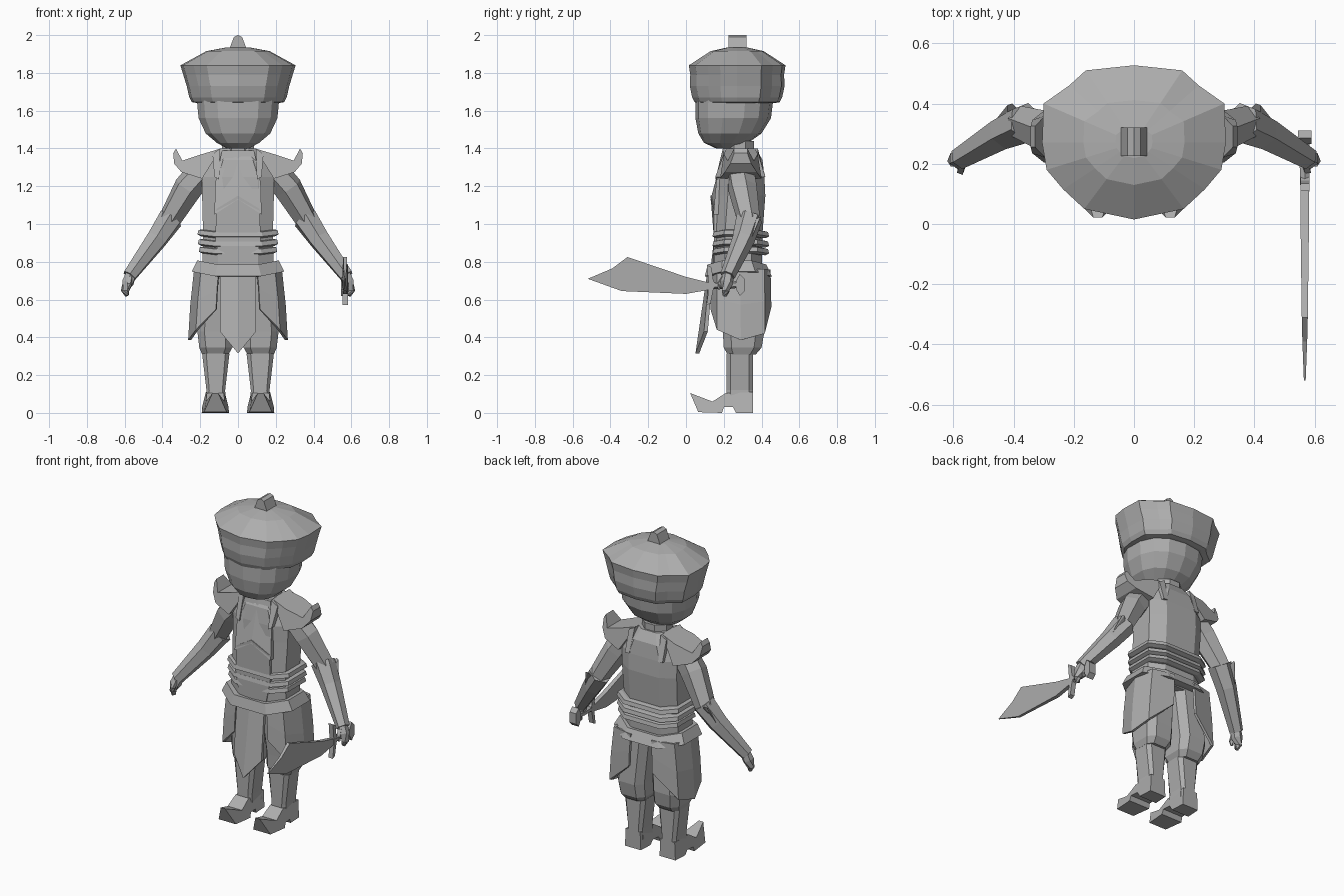
import bpy, bmesh, math
from mathutils import Vector

grey = bpy.data.materials.new("plain grey")
grey.diffuse_color = (0.42, 0.42, 0.42, 1)


def make(name, pieces, mirror=False):
    """pieces: list of (points, faces); optionally mirrored across x = 0."""
    bm = bmesh.new()
    for s in ((1, -1) if mirror else (1,)):
        for pts, faces in pieces:
            vs = [bm.verts.new((p[0] * s, p[1], p[2])) for p in pts]
            for f in faces:
                bm.faces.new([vs[i] for i in f])
    bmesh.ops.recalc_face_normals(bm, faces=bm.faces)
    me = bpy.data.meshes.new(name)
    bm.to_mesh(me)
    bm.free()
    me.materials.append(grey)
    ob = bpy.data.objects.new(name, me)
    bpy.context.collection.objects.link(ob)
    return ob


def loft(rings):
    n = len(rings[0])
    faces = [(k * n + i, k * n + (i + 1) % n, (k + 1) * n + (i + 1) % n, (k + 1) * n + i)
             for k in range(len(rings) - 1) for i in range(n)]
    faces += [tuple(range(n)), tuple(range((len(rings) - 1) * n, len(rings) * n))]
    return [p for r in rings for p in r], faces


def prism(pts, off):
    return loft([[Vector(p) for p in pts], [Vector(p) + Vector(off) for p in pts]])


def octagon(z, x0, x1, y0, y1, cut=0.3):
    """Chamfered rectangle at height z."""
    cx, cy, rx, ry = (x0 + x1) / 2, (y0 + y1) / 2, (x1 - x0) / 2, (y1 - y0) / 2
    k = 1 - 2 * cut
    return [(cx + a * rx, cy + b * ry, z) for a, b in
            ((k, -1), (1, -k), (1, k), (k, 1), (-k, 1), (-1, k), (-1, -k), (-k, -1))]


def oval(z, rx, y0, y1, n=14):
    sg = lambda v: math.copysign(abs(v) ** 0.85, v)
    return [(rx * sg(math.sin(t)), (y0 + y1) / 2 - (y1 - y0) / 2 * sg(math.cos(t)), z)
            for t in (2 * math.pi * i / n for i in range(n))]


def tube(path, n=6):
    """path: (x, y, z, radius) stations."""
    rings = []
    for i, p in enumerate(path):
        a, b = path[max(i - 1, 0)], path[min(i + 1, len(path) - 1)]
        q = (Vector(b[:3]) - Vector(a[:3])).to_track_quat('Z', 'Y')
        rings.append([Vector(p[:3]) + q @ Vector((p[3] * math.cos(t), p[3] * math.sin(t), 0))
                      for t in (2 * math.pi * (j + 0.5) / n for j in range(n))])
    return loft(rings)


# Hat: one plan outline scaled through several heights
half = [(0, .015), (.165, .05), (.235, .115), (.29, .18), (.305, .27), (.30, .40),
        (.215, .46), (.16, .51), (0, .527)]
plan = half + [(-x, y) for x, y in reversed(half[1:-1])]
levels = [(1.64, .70, .78), (1.645, .80, .88), (1.67, .845, .93), (1.73, .89, .98),
          (1.79, .95, .97), (1.84, 1, 1), (1.915, .55, .55), (1.935, .2, .2)]
make("hat", [loft([[(x * sx, .27 + (y - .27) * sy, z) for x, y in plan] for z, sx, sy in levels])])
make("hat_knob", [prism([(-.048, .225, 1.92), (.048, .225, 1.92), (.022, .225, 1.99),
                         (0, .225, 2.0), (-.022, .225, 1.99)], (0, .095, 0))])

# Head and neck
make("head", [loft([oval(*r) for r in ((1.68, .225, .05, .465), (1.56, .213, .05, .45),
     (1.48, .175, .065, .40), (1.43, .115, .095, .33), (1.40, .06, .16, .27))])])
make("neck", [loft([octagon(z, -.085, .085, .21, .36) for z in (1.32, 1.44)])])

# Torso
make("torso", [loft([octagon(z, -r, r, a, b, .22) for z, r, a, b in (
    (.72, .19, .15, .40), (.95, .185, .15, .405), (1.15, .19, .165, .42),
    (1.25, .19, .17, .415), (1.34, .14, .185, .405), (1.40, .09, .22, .37))])])
make("front_panel", [prism([(x, .13 + .15 * abs(x), z) for x, z in (
    (-.09, .76), (0, .76), (.09, .76), (.12, .92), (.115, 1.08), (0, 1.15), (-.115, 1.08), (-.12, .92))],
    (0, .03, 0))])
make("chest_plate", [prism([(0, .13, 1.13), (.125, .145, 1.05), (.12, .16, 1.22), (.085, .20, 1.39), (0, .20, 1.39)],
                           (0, .04, 0))], True)
make("collar_strap", [prism([(.10, .155, 1.235), (.125, .155, 1.25), (.135, .20, 1.37),
                             (.095, .195, 1.40)], (0, .04, 0)),
                      prism([(.10, .38, 1.25), (.13, .38, 1.25), (.13, .34, 1.38), (.09, .34, 1.40)],
                            (0, .04, 0))], True)

# Waist wraps, tilted up towards the sides
wraps = []
for z, r in ((.95, .215), (.90, .213), (.86, .208)):
    rings = [octagon(z + dz, -r + d, r - d, .14 + d, .44 - d, .2)
             for dz, d in ((-.02, .02), (-.012, 0), (.012, .006), (.018, .025))]
    wraps.append(loft([[(x, y, h + .12 * (abs(x) - .16)) for x, y, h in ring] for ring in rings]))
make("waist_wraps", wraps)

# Belt, dipping in the middle of the front
belt = [octagon(z, -r, r, a, b, .25) for z, r, a, b in
        ((.725, .215, .13, .43), (.725, .245, .10, .455), (.79, .215, .115, .425), (.79, .18, .15, .40))]
make("belt", [loft([[(x, y, h + .2 * (abs(x) - .13)) for x, y, h in r] for r in belt])])

# Skirt: pointed front cloth and curved side panels
make("front_cloth", [prism([(0, .115, .76), (.095, .125, .76), (.095, .095, .43), (0, .05, .315)],
                           (0, .02, 0))], True)
cols = [(.10, .14, .55), (.19, .17, .44), (.225, .29, .385), (.205, .41, .42), (.07, .44, .56)]
grid = []
for z_share, flare in ((0, 1), (.5, 1.09), (1, 1.14)):
    for x, y, low in cols:
        grid.append((x * flare, .28 + (y - .28) * (1 + (flare - 1) * .2), .76 + (low - .76) * z_share))
panel = make("side_skirt", [(grid, [(r * 5 + i, r * 5 + i + 1, r * 5 + i + 6, r * 5 + i + 5)
                                    for r in range(2) for i in range(4)])], True)
mod = panel.modifiers.new("thickness", 'SOLIDIFY')
mod.thickness = .015
mod.offset = 0

# Legs
make("thigh", [loft([octagon(z, a, b, c, d, .2) for z, a, b, c, d in (
    (.31, .05, .19, .22, .37), (.345, .03, .205, .20, .40), (.43, .03, .215, .195, .415),
    (.74, .005, .19, .17, .40))])], True)
make("shin", [loft([octagon(z, a, b, .215, .355, .15) for z, a, b in
                    ((.06, .065, .17), (.12, .068, .167), (.315, .045, .19))])], True)

# Curled shoes: side profile with a half width at each point
shoe = [(.355, 0, .055), (.355, .11, .05), (.21, .105, .045), (.14, .06, .05), (.022, .105, .015),
        (.065, .004, .06), (.19, 0, .072), (.20, .03, .07), (.25, .03, .065), (.265, 0, .06)]
make("shoe", [loft([[(.12 + s * w, y, z) for y, z, w in shoe] for s in (-1, 1)])], True)

# Shoulder pads with upturned tips
pad = [(.09, 1.40, .075), (.19, 1.37, .09), (.295, 1.335, .07), (.328, 1.40, .035),
       (.343, 1.375, .035), (.338, 1.32, .055), (.30, 1.275, .085), (.19, 1.24, .11)]
make("shoulder_pad", [loft([[(x, .29 + s * w, z) for x, z, w in pad] for s in (-1, 1)])], True)

# Arms, flared cuffs and hands
make("upper_arm", [tube([(.20, .29, 1.27, .075), (.265, .30, 1.19, .078), (.37, .335, 1.01, .06)])], True)
make("forearm_cuff", [tube([(.355, .335, 1.03, .07), (.43, .305, .92, .06), (.575, .22, .725, .04)]),
                      loft([[(.36, .36, .98), (.42, .33, 1.0), (.45, .32, .90)],
                            [(.405, .40, 1.045), (.42, .395, 1.04), (.46, .345, .92)]])], True)
make("hand", [tube([(.565, .225, .74, .03), (.583, .215, .69, .034), (.598, .21, .645, .022),
                    (.588, .205, .62, .012)]),
              tube([(.57, .20, .72, .014), (.575, .175, .68, .014), (.58, .175, .655, .008)], 4)], True)

# Curved sword held in one hand: edge profile with thickness tapering to the point
blade = [(.14, .655, .012), (0, .63, .012), (-.34, .645, .008), (-.52, .71, .003),
         (-.39, .765, .008), (-.31, .825, .010), (0, .72, .014), (.14, .685, .014)]
make("sword_blade", [loft([[(.567 + s * w, y, z) for y, z, w in blade] for s in (-1, 1)])])
make("sword_grip", [tube([(.567, .13, .675, .018), (.567, .22, .675, .02), (.567, .275, .68, .018)])])
guard = [(.11, .785), (.135, .77), (.145, .70), (.16, .68), (.145, .655), (.13, .58), (.108, .57),
         (.118, .64), (.118, .70)]
make("sword_guard", [prism([(.552, y, z) for y, z in guard], (.03, 0, 0))])
make("sword_pommel", [prism([(.545, y, z) for y, z in
     ((.265, .70), (.285, .735), (.31, .71), (.31, .645), (.285, .62), (.265, .655))], (.045, 0, 0))])
